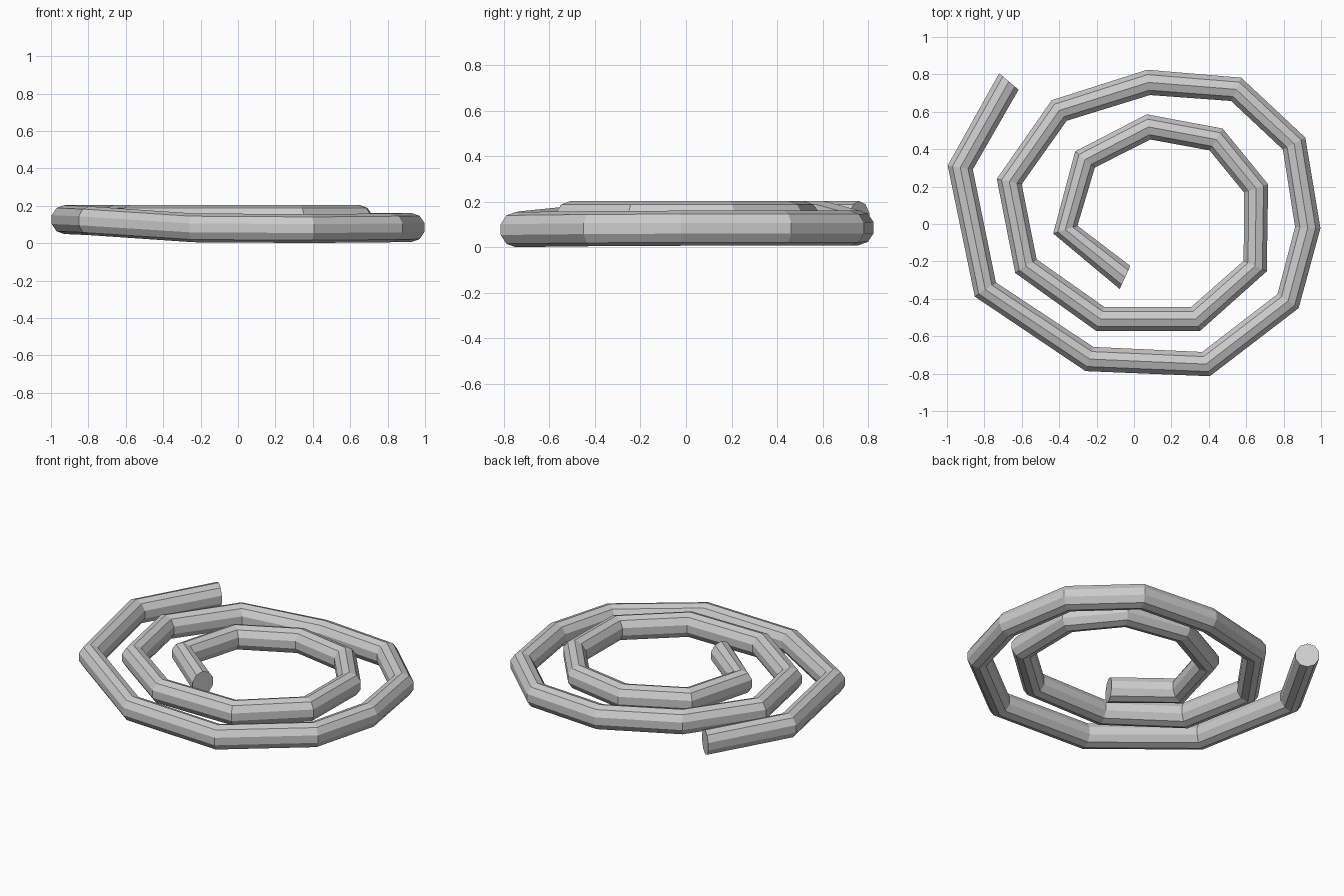
import bpy, bmesh, math
from mathutils import Vector

if "Cube" in bpy.data.objects:
    bpy.data.objects.remove(bpy.data.objects["Cube"])

# Centre line of the coil, from the outer end to the inner end
LOW, HIGH = 0.078, 0.126
outer = [(-.669, .762, HIGH), (-.929, .302, HIGH), (-.795, -.35, .12),
         (-.238, -.722, .082), (.385, -.749, LOW), (.824, -.412, LOW + .004),
         (.929, -.019, LOW + .006), (.856, .43, LOW + .006), (.546, .72, LOW + .006),
         (.078, .757, LOW + .008)]
inner = [(-.4, .607), (-.667, .227), (-.578, -.225), (-.18, -.508), (.329, -.508),
         (.648, -.225), (.653, .19), (.439, .452), (.078, .519), (-.262, .345),
         (-.367, -.03), (-.048, -.286)]
path = [Vector(p) for p in outer] + [Vector((x, y, HIGH)) for x, y in inner]

SIDES, RX, RZ = 10, 0.0715, 0.077


def side_dir(i):
    # Sideways direction of the ring: slightly skewed at the cut ends, bisecting at corners
    if i == 0:
        return Vector((.76, -.64, 0)).normalized()
    if i == len(path) - 1:
        return Vector((.42, .91, 0)).normalized()
    a = (path[i] - path[i - 1]).normalized()
    b = (path[i + 1] - path[i]).normalized()
    t = a + b
    return Vector((-t.y, t.x, 0)).normalized()


# Ten-sided tube swept along the centre line
bm = bmesh.new()
rings = []
for i, p in enumerate(path):
    s = side_dir(i)
    ring = []
    for k in range(SIDES):
        a = math.pi / 2 + 2 * math.pi * k / SIDES
        ring.append(bm.verts.new(p + s * RX * math.cos(a) + Vector((0, 0, RZ * math.sin(a)))))
    rings.append(ring)
for r, q in zip(rings, rings[1:]):
    for k in range(SIDES):
        n = (k + 1) % SIDES
        bm.faces.new((r[k], r[n], q[n], q[k]))
# End caps
bm.faces.new(rings[0])
bm.faces.new(rings[-1])
bmesh.ops.recalc_face_normals(bm, faces=bm.faces)

mesh = bpy.data.meshes.new("coiled_rope")
bm.to_mesh(mesh)
bm.free()
bpy.context.collection.objects.link(bpy.data.objects.new("coiled_rope", mesh))
